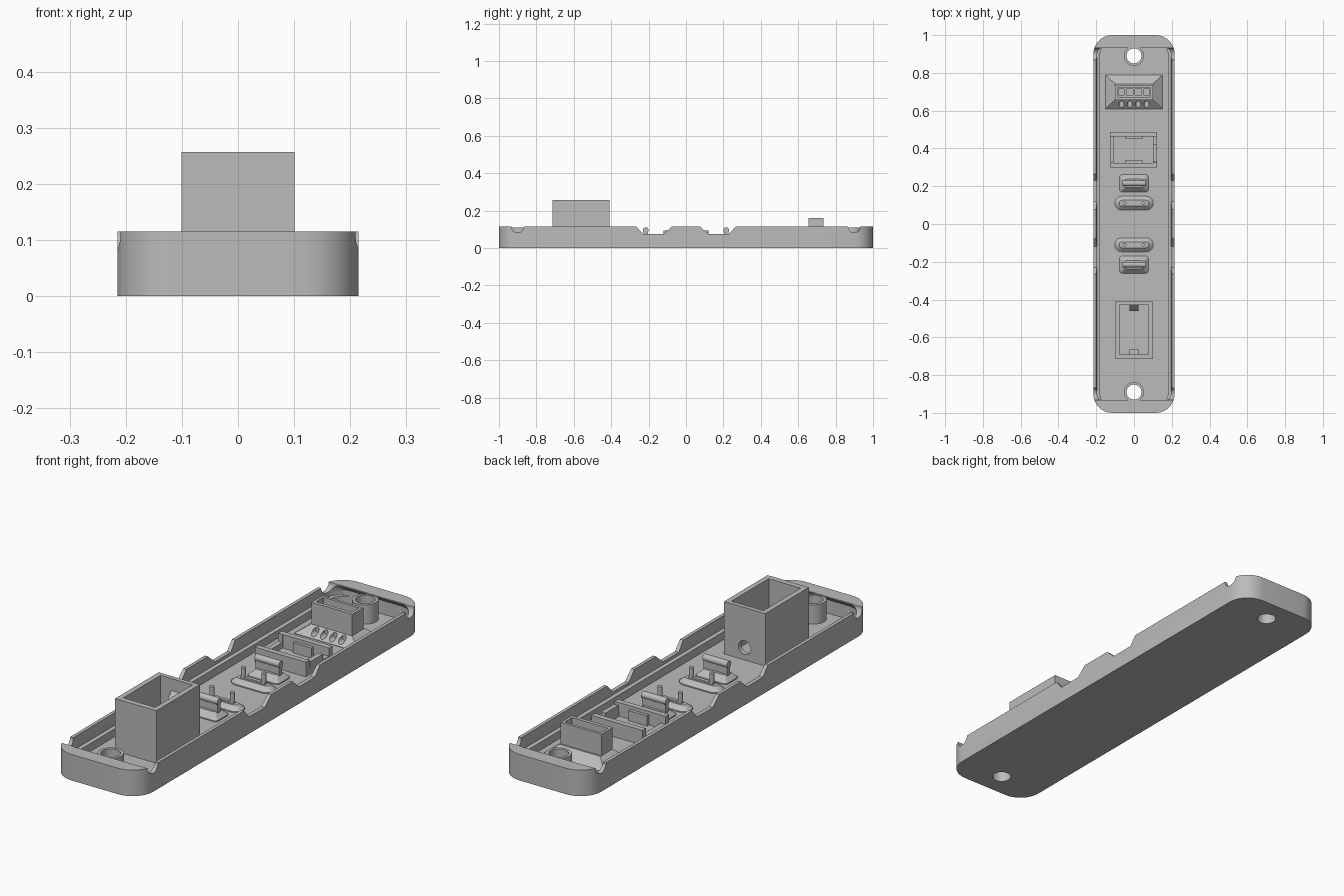
import bpy, bmesh, math
from mathutils import Matrix, Vector

if "Cube" in bpy.data.objects:
    bpy.data.objects.remove(bpy.data.objects["Cube"])

gray = bpy.data.materials.new("plain_gray")
gray.use_nodes = True
COLOR = (0.5, 0.5, 0.5, 1)
gray.diffuse_color = COLOR
gray.node_tree.nodes["Principled BSDF"].inputs["Base Color"].default_value = COLOR


def ring(hx, hy, r, steps):
    """Rounded rectangle outline; r = 0 gives a plain rectangle."""
    pts = []
    for q, (sx, sy) in enumerate([(1, 1), (-1, 1), (-1, -1), (1, -1)]):
        for i in range(steps + 1):
            a = math.pi / 2 * (q + (i / steps if steps else 0))
            pts.append((sx * (hx - r) + r * math.cos(a),
                        sy * (hy - r) + r * math.sin(a)))
    return pts


def finish(name, bm):
    bmesh.ops.remove_doubles(bm, verts=bm.verts, dist=1e-5)
    bmesh.ops.recalc_face_normals(bm, faces=bm.faces)
    mesh = bpy.data.meshes.new(name)
    bm.to_mesh(mesh)
    bm.free()
    mesh.materials.append(gray)
    ob = bpy.data.objects.new(name, mesh)
    bpy.context.collection.objects.link(ob)
    return ob


def loft(name, sections, at=(0, 0, 0), axis="Z"):
    """Solid through stacked outlines (half x, half y, corner radius, height)."""
    steps = 8 if any(s[2] for s in sections) else 0
    bm = bmesh.new()
    rings = [[bm.verts.new((x, y, z)) for x, y in ring(hx, hy, r, steps)]
             for hx, hy, r, z in sections]
    n = len(rings[0])
    for low, high in zip(rings, rings[1:]):
        for i in range(n):
            j = (i + 1) % n
            bm.faces.new((low[i], low[j], high[j], high[i]))
    bm.faces.new(rings[0])
    bm.faces.new(rings[-1])
    if axis != "Z":
        turn = Vector((0, 0, 1)).rotation_difference(
            Vector((axis == "X", axis == "Y", 0))).to_matrix()
        bmesh.ops.transform(bm, matrix=turn.to_4x4(), verts=bm.verts)
    bmesh.ops.translate(bm, vec=at, verts=bm.verts)
    return finish(name, bm)


def box(name, x, y, z):
    return loft(name, [((x[1] - x[0]) / 2, (y[1] - y[0]) / 2, 0, h) for h in z],
                (sum(x) / 2, sum(y) / 2, 0))


def rod(name, r, length, at, axis="Z"):
    """Cylinder centred on a point."""
    return loft(name, [(r, r, r, -length / 2), (r, r, r, length / 2)], at, axis)


def prism(name, profile, half):
    """Side profile (y, z) extruded across x."""
    bm = bmesh.new()
    face = bm.faces.new([bm.verts.new((-half, y, z)) for y, z in profile])
    out = bmesh.ops.extrude_face_region(bm, geom=[face])["geom"]
    bmesh.ops.translate(bm, vec=(2 * half, 0, 0),
                        verts=[v for v in out if isinstance(v, bmesh.types.BMVert)])
    return finish(name, bm)


def cut(ob, *cutters):
    for c in cutters:
        mod = ob.modifiers.new("cut", "BOOLEAN")
        mod.operation, mod.solver, mod.object = "DIFFERENCE", "EXACT", c
        bpy.context.view_layer.objects.active = ob
        bpy.ops.object.modifier_apply(modifier=mod.name)
        bpy.data.objects.remove(c)


FLOOR, TOP, BASE = 0.025, 0.115, 0.02

# Tray shell with overhanging end lips
tray = loft("tray", [(0.215, 1, 0.1, 0), (0.215, 1, 0.1, TOP)])
cut(tray, loft("cavity", [(0.18, 0.965, 0.07, FLOOR), (0.18, 0.965, 0.07, 0.06),
                          (0.197, 0.965, 0.075, 0.062), (0.197, 0.965, 0.075, 0.085),
                          (0.2, 0.935, 0.05, 0.11), (0.2, 0.935, 0.05, 0.13)]))

for s, end in ((-1, "front"), (1, "back")):
    # Wall dips, round notches and screw holes
    dip = [(s * y, z) for y, z in ((0.07, 0.12), (0.12, 0.075), (0.23, 0.075), (0.27, 0.12))]
    cut(tray, prism("dip", dip, 0.3),
        rod("notch", 0.033, 0.6, (0, s * 0.9, TOP), "X"),
        rod("screw_hole", 0.04, 0.2, (0, s * 0.89, 0.05)))

    # Screw bosses
    boss = rod(end + "_screw_boss", 0.053, 0.09, (0, s * 0.89, 0.065))
    cut(boss, rod("boss_hole", 0.04, 0.3, (0, s * 0.89, 0.06)))

    # Ramped foot with a round-topped clip
    y = s * 0.215
    loft(end + "_clip_foot", [(0.077, 0.046, 0.015, BASE), (0.077, 0.046, 0.015, 0.03),
                              (0.05, 0.022, 0.01, 0.055)], (0, y, 0))
    box(end + "_clip_plate", (-0.058, 0.058), (y - 0.011, y + 0.011), (0.04, 0.097))
    rod(end + "_clip_bar", 0.015, 0.12, (0, y, 0.096), "X")

    # Oval mound with ridge and two pegs
    y = s * 0.11
    loft(end + "_oval_mound", [(0.102, 0.037, 0.037, BASE), (0.102, 0.037, 0.037, 0.03),
                               (0.078, 0.016, 0.016, 0.048)], (0, y, 0))
    box(end + "_mound_ridge", (-0.06, 0.06), (y - 0.008, y + 0.008), (0.04, 0.055))
    for side, x in (("right", -0.05), ("left", 0.05)):
        rod(end + "_" + side + "_peg", 0.01, 0.06, (x, y, 0.065))

# Tall socket tower with a cable hole and inner catches
tower = box("socket_tower", (-0.101, 0.101), (-0.715, -0.41), (BASE, 0.257))
cut(tower, box("tower_inside", (-0.078, 0.078), (-0.69, -0.43), (0.03, 0.3)),
    rod("cable_hole", 0.03, 0.08, (0, -0.42, 0.08), "Y"))
box("tower_catch", (-0.025, 0.025), (-0.695, -0.662), (0.025, 0.17))
prism("tower_ramp", [(-0.425, 0.13), (-0.425, 0.21), (-0.46, 0.17)], 0.025)

# Low module holder: two tall walls, low sides, inner nubs
holder = box("module_holder", (-0.127, 0.122), (0.3, 0.487), (BASE, 0.09))
cut(holder, box("holder_inside", (-0.105, 0.1), (0.324, 0.463), (0.03, 0.2)),
    box("holder_side_gap", (-0.2, 0.2), (0.325, 0.462), (0.055, 0.2)))
for name, y in (("front_holder_nub", 0.328), ("back_holder_nub", 0.459)):
    box(name, (-0.045, 0.045), (y - 0.01, y + 0.01), (0.025, 0.075))
box("holder_stop", (0.1, 0.122), (0.33, 0.42), (0.05, 0.08))

# Sloped connector base with wire grooves
base = loft("connector_base", [(0.152, 0.09, 0, BASE), (0.152, 0.09, 0, 0.027),
                               (0.1, 0.042, 0, 0.065)], (0, 0.7, 0))
SLOTS = (-0.066, -0.022, 0.022, 0.066)
cut(base, *[rod("groove", 0.014, 0.07, (x, 0.622, 0.046), "Y") for x in SLOTS])

# Connector housing with four pin cells
housing = box("connector_housing", (-0.1, 0.1), (0.656, 0.734), (0.05, 0.16))
cut(housing, box("housing_inside", (-0.088, 0.088), (0.672, 0.722), (0.11, 0.2)),
    *[box("cell", (x - 0.017, x + 0.017), (0.682, 0.714), (0.08, 0.2)) for x in SLOTS])

# Smooth shading on the round parts only
for ob in bpy.context.scene.objects:
    if ob.type == "MESH" and gray.name in ob.data.materials:
        bpy.ops.object.select_all(action="DESELECT")
        ob.select_set(True)
        bpy.context.view_layer.objects.active = ob
        bpy.ops.object.shade_smooth_by_angle(angle=math.radians(30))
